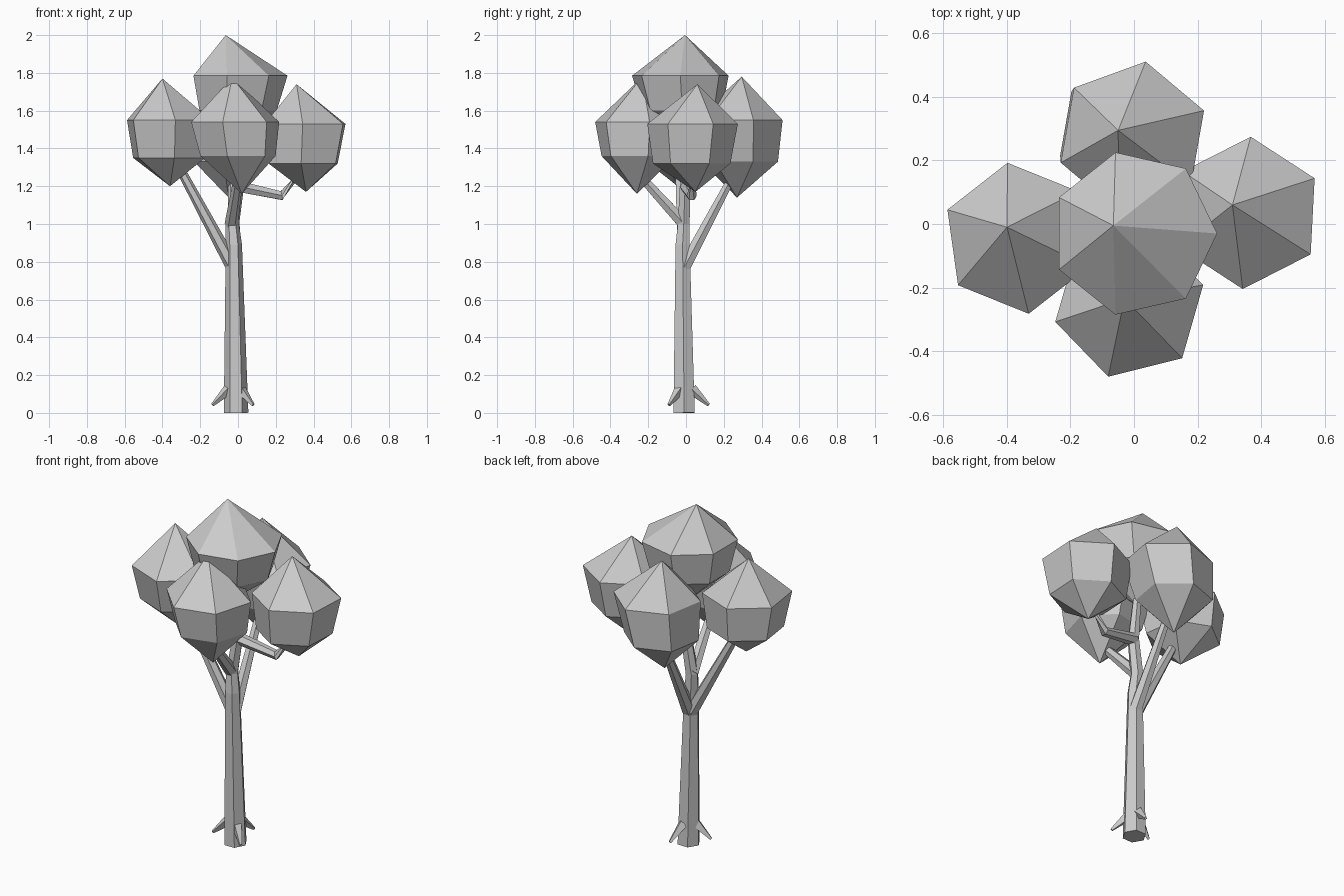
import bpy, bmesh, math
from mathutils import Vector

cube = bpy.data.objects.get("Cube")
if cube:
    bpy.data.objects.remove(cube)

grey = bpy.data.materials.new("plain_grey")
grey.use_nodes = True
grey.diffuse_color = (0.6, 0.6, 0.6, 1)
grey.node_tree.nodes["Principled BSDF"].inputs["Base Color"].default_value = (0.6, 0.6, 0.6, 1)


def finish(name, bm):
    bmesh.ops.recalc_face_normals(bm, faces=bm.faces)
    mesh = bpy.data.meshes.new(name)
    bm.to_mesh(mesh)
    bm.free()
    mesh.materials.append(grey)
    obj = bpy.data.objects.new(name, mesh)
    bpy.context.collection.objects.link(obj)
    return obj


def bridge(bm, a, b):
    n = len(a)
    for i in range(n):
        j = (i + 1) % n
        bm.faces.new((a[i], a[j], b[j], b[i]))


def limb(name, path, radii, sides=6):
    """Faceted tube that follows a path and closes at both ends."""
    bm = bmesh.new()
    pts = [Vector(p) for p in path]
    rings = []
    for i, p in enumerate(pts):
        d = (pts[min(i + 1, len(pts) - 1)] - pts[max(i - 1, 0)]).normalized()
        u = (Vector((1, 0, 0)) - d * d.x)
        if u.length < 0.3:
            u = Vector((0, 1, 0)) - d * d.y
        u.normalize()
        v = d.cross(u)
        angles = [math.tau * k / sides for k in range(sides)]
        rings.append([bm.verts.new(p + radii[i] * (u * math.cos(a) + v * math.sin(a)))
                      for a in angles])
    for a, b in zip(rings, rings[1:]):
        bridge(bm, a, b)
    bm.faces.new(rings[0])
    bm.faces.new(rings[-1])
    return finish(name, bm)


def crown(name, top, upper, lower, bottom, start, sides=6, r_up=0.24, r_low=0.205):
    """Gem-shaped leaf cluster: two rings between a top and a bottom point."""
    bm = bmesh.new()

    def ring(c, r):
        angles = [math.radians(start) + math.tau * k / sides for k in range(sides)]
        return [bm.verts.new((c[0] + r * math.cos(a), c[1] + r * math.sin(a), c[2]))
                for a in angles]

    a, b = ring(upper, r_up), ring(lower, r_low)
    bridge(bm, a, b)
    for tip, loop in ((bm.verts.new(top), a), (bm.verts.new(bottom), b)):
        for i in range(sides):
            bm.faces.new((tip, loop[i], loop[(i + 1) % sides]))
    return finish(name, bm)


# Trunk, bending slightly into the top crown
limb("trunk", [(-.01, -.01, 0), (-.022, -.018, .89), (-.03, -.012, 1), (0, -.005, 1.2), (-.03, 0, 1.55)],
     [.065, .043, .036, .032, .02])

# Branches
limb("left_low_branch", [(-.02, -.01, .76), (-.3, -.035, 1.28)], [.038, .024])
limb("back_branch", [(-.015, -.01, .77), (-.03, .25, 1.26)], [.038, .022])
limb("front_branch", [(-.035, -.01, 1), (0, -.22, 1.23)], [.036, .026])
limb("right_branch", [(0, 0, 1.2), (.23, .03, 1.15), (.33, .045, 1.27)], [.034, .027, .02])

# Roots
for i, (x, y) in enumerate([(-.135, -.04), (.02, .12), (.08, -.09)]):
    limb(f"root_{i + 1}", [(x * .3 - .01, y * .3 - .005, .125), (x, y, .042)], [.03, .009], 4)

# Leaf crowns
crown("top_crown", (-.065, -.005, 2), (0, -.03, 1.785), (-.01, -.02, 1.6), (-.02, -.01, 1.43),
      0, 7, .262, .215)
crown("right_crown", (.31, .06, 1.74), (.355, .035, 1.53), (.345, .03, 1.32), (.36, .05, 1.17), 27)
crown("left_crown", (-.4, -.01, 1.77), (-.365, -.045, 1.55), (-.365, -.03, 1.35), (-.36, -.045, 1.2), 38)
crown("front_crown", (-.03, -.235, 1.775), (-.015, -.25, 1.54), (0, -.25, 1.36), (.02, -.26, 1.16), 14)
crown("back_crown", (-.05, .295, 1.78), (-.005, .275, 1.55), (-.04, .285, 1.33), (-.05, .27, 1.14), 20)
